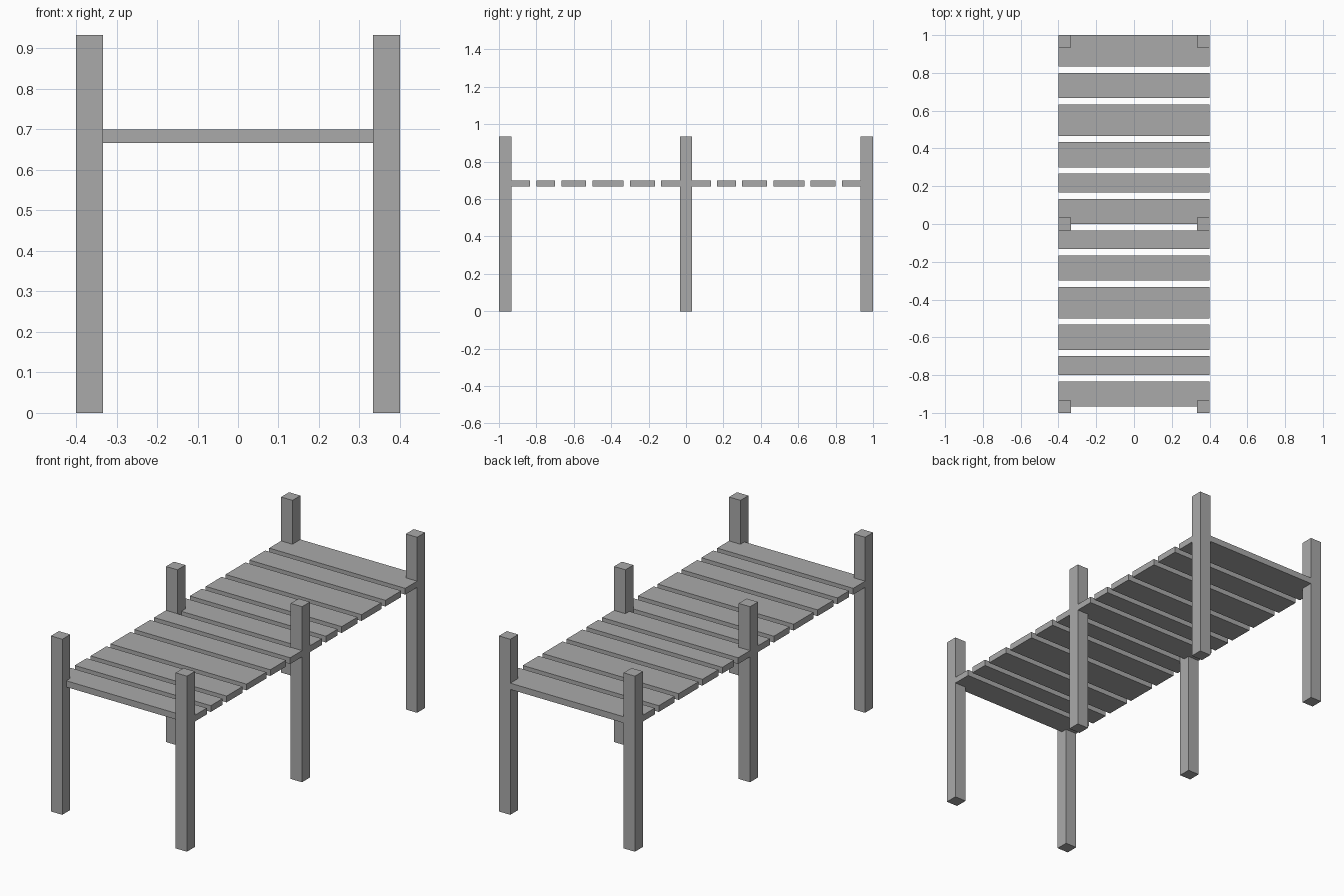
import bpy

# Remove the default cube
if "Cube" in bpy.data.objects:
    bpy.data.objects.remove(bpy.data.objects["Cube"], do_unlink=True)

U = 1 / 30  # building module

# Single grey material
grey = bpy.data.materials.new("plain_grey")
grey.use_nodes = True
colour = (0.4, 0.4, 0.4, 1)
grey.diffuse_color = colour
grey.node_tree.nodes["Principled BSDF"].inputs["Base Color"].default_value = colour


def box(name, x, y, z):
    """Box from (low, high) ranges in modules."""
    spans = (x, y, z)
    bpy.ops.mesh.primitive_cube_add(
        size=1, location=[(a + b) / 2 * U for a, b in spans])
    obj = bpy.context.object
    obj.name = obj.data.name = name
    obj.scale = [(b - a) * U for a, b in spans]
    bpy.ops.object.transform_apply(location=False, rotation=False, scale=True)
    obj.data.materials.append(grey)
    return obj


# Six square posts standing above the deck
for row, y in (("front", -29), ("middle", 0), ("back", 29)):
    for side, x in (("right", -11), ("left", 11)):
        box(f"{row}_{side}_post", (x - 1, x + 1), (y - 1, y + 1), (0, 28))

# Deck planks of varied width, laid from back to front with even gaps
edge = 30
for i, width in enumerate((5, 4, 5, 4, 3, 4, 3, 4, 5, 4, 3, 4), 1):
    box(f"deck_plank_{i}", (-12, 12), (edge - width, edge), (20, 21))
    edge -= width + 1
